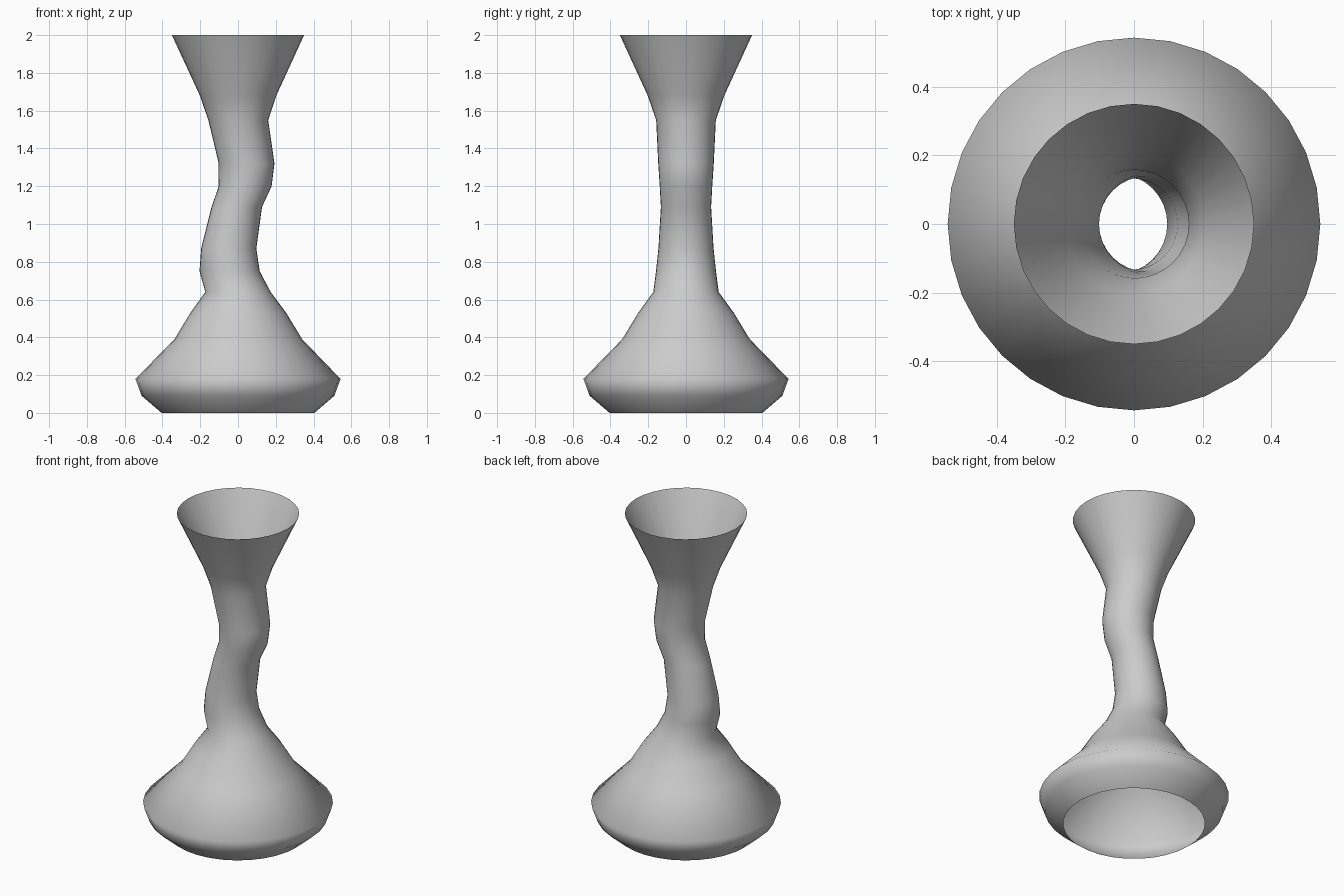
import bpy, bmesh, math

SIDES = 32
# ring: height, left x, right x, half depth in y
RINGS = [
    (0.00, -0.405, 0.405, 0.405),
    (0.09, -0.51, 0.51, 0.51),
    (0.18, -0.543, 0.543, 0.543),
    (0.39, -0.337, 0.34, 0.338),
    (0.53, -0.252, 0.255, 0.253),
    (0.64, -0.173, 0.173, 0.173),
    (0.75, -0.204, 0.115, 0.159),
    (0.87, -0.195, 0.097, 0.146),
    (1.09, -0.14, 0.127, 0.133),
    (1.20, -0.102, 0.178, 0.139),
    (1.32, -0.102, 0.193, 0.147),
    (1.55, -0.157, 0.16, 0.158),
    (1.68, -0.202, 0.203, 0.203),
    (2.00, -0.35, 0.35, 0.35),
]

# Thin vase wall: rings shifted sideways along the neck, open at both ends
bm = bmesh.new()
rows = []
for z, left, right, ry in RINGS:
    cx, rx = (left + right) / 2, (right - left) / 2
    rows.append([bm.verts.new((cx + rx * math.cos(a), ry * math.sin(a), z))
                 for a in (2 * math.pi * i / SIDES for i in range(SIDES))])
for low, high in zip(rows, rows[1:]):
    for i in range(SIDES):
        j = (i + 1) % SIDES
        bm.faces.new((low[i], low[j], high[j], high[i])).smooth = True

mesh = bpy.data.meshes.new("vase")
bm.to_mesh(mesh)
bm.free()
bpy.context.collection.objects.link(bpy.data.objects.new("vase", mesh))
